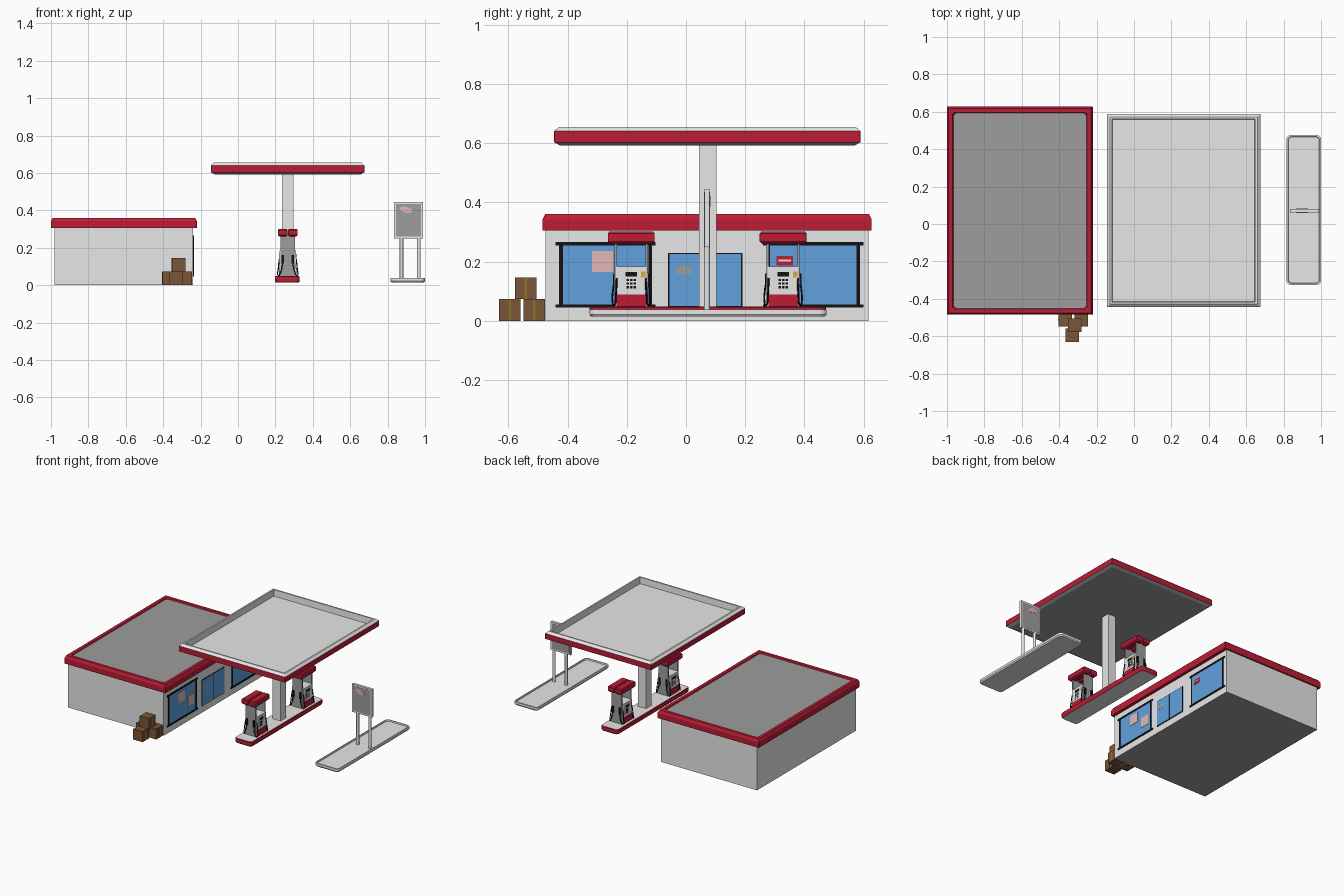
import bpy, bmesh, math
from mathutils import Vector

if "Cube" in bpy.data.objects:
    bpy.data.objects.remove(bpy.data.objects["Cube"])

COLOURS = {
    "light_grey": (0.80, 0.80, 0.80), "mid_grey": (0.34, 0.34, 0.34),
    "red": (0.50, 0.012, 0.036), "glass_blue": (0.115, 0.355, 0.73),
    "black": (0.005, 0.006, 0.007), "cardboard": (0.19, 0.092, 0.038),
    "tape_brown": (0.27, 0.17, 0.02), "poster_pink": (0.78, 0.47, 0.47),
    "white": (0.95, 0.95, 0.95), "label_yellow": (0.65, 0.42, 0.06),
}
MATS = {}
for key, c in COLOURS.items():
    MATS[key] = bpy.data.materials.new(key)
    MATS[key].diffuse_color = (*c, 1)


def finish(name, bm, mats):
    bmesh.ops.recalc_face_normals(bm, faces=bm.faces[:])
    me = bpy.data.meshes.new(name)
    bm.to_mesh(me)
    bm.free()
    for m in mats:
        me.materials.append(MATS[m])
    ob = bpy.data.objects.new(name, me)
    bpy.context.collection.objects.link(ob)
    return ob


def box(name, x, y, z, mat, bottom=None):
    """Box from (min, max) pairs, optionally with another colour underneath."""
    bm = bmesh.new()
    bmesh.ops.create_cube(bm, size=1)
    for v in bm.verts:
        v.co = Vector([(r[0] + r[1]) / 2 + v.co[i] * (r[1] - r[0])
                       for i, r in enumerate((x, y, z))])
    if bottom:
        for f in bm.faces:
            f.material_index = int(f.calc_center_median().z < z[0] + 1e-4)
    return finish(name, bm, [mat, bottom] if bottom else [mat])


def rings(name, x, y, levels, bottom, top, seg=2):
    """Stack of rounded rectangles; level = (inset, z, corner radius, colour above)."""
    bm = bmesh.new()
    mats = []

    def slot(m):
        if m not in mats:
            mats.append(m)
        return mats.index(m)

    loops = []
    for ins, z, r, _ in levels:
        loop = []
        for k, (sx, sy) in enumerate(((1, 1), (0, 1), (0, 0), (1, 0))):
            cx = x[1] - ins - r if sx else x[0] + ins + r
            cy = y[1] - ins - r if sy else y[0] + ins + r
            for j in range(seg):
                a = math.pi / 2 * (k + j / (seg - 1))
                loop.append(bm.verts.new((cx + r * math.cos(a), cy + r * math.sin(a), z)))
        loops.append(loop)
    for a, b, lev in zip(loops, loops[1:], levels):
        n = len(a)
        for i in range(n):
            j = (i + 1) % n
            bm.faces.new((a[i], a[j], b[j], b[i])).material_index = slot(lev[3])
    bm.faces.new(loops[0]).material_index = slot(bottom)
    bm.faces.new(loops[-1]).material_index = slot(top)
    return finish(name, bm, mats)


def tube(name, points, radius, mat, smooth=True):
    cu = bpy.data.curves.new(name, 'CURVE')
    cu.dimensions = '3D'
    cu.bevel_depth = radius
    cu.bevel_resolution = 2
    cu.resolution_u = 4
    cu.use_fill_caps = True
    sp = cu.splines.new('BEZIER')
    sp.bezier_points.add(len(points) - 1)
    for p, co in zip(sp.bezier_points, points):
        p.co = co
        p.handle_left_type = p.handle_right_type = 'AUTO' if smooth else 'VECTOR'
    cu.materials.append(MATS[mat])
    ob = bpy.data.objects.new(name, cu)
    bpy.context.collection.objects.link(ob)


# --- shop: walls and roof with red trim
box("shop_walls", (-0.98, -0.24), (-0.475, 0.617), (0, 0.33), "light_grey", "mid_grey")
e = 0.001
rings("shop_roof", (-1, -0.22), (-0.485, 0.627),
      [(0, 0.305, e, "red"), (0, 0.342, e, "red"), (0.009, 0.36, e, "red"),
       (0.03, 0.36, 0.01, "red"), (0.034, 0.352, 0.015, "red")], "red", "mid_grey")

# --- shop windows with black frames
WX = -0.24
for name, y0, y1 in (("left_window", -0.44, -0.103), ("right_window", 0.26, 0.6)):
    box(name + "_glass", (WX, WX + 0.002), (y0 + 0.02, y1 - 0.02), (0.05, 0.26), "glass_blue")
    for i, z in enumerate((0.045, 0.255)):
        box(f"{name}_rail_{i}", (WX, WX + 0.005), (y0, y1), (z, z + 0.011), "black")
    for i, y in enumerate((y0 + 0.012, y1 - 0.024)):
        box(f"{name}_post_{i}", (WX, WX + 0.004), (y, y + 0.012), (0.05, 0.26), "black")

# --- double door
box("door_frame", (WX, WX + 0.002), (-0.06, 0.19), (0.045, 0.229), "black")
for i, (y0, y1) in enumerate(((-0.056, 0.062), (0.068, 0.186))):
    box(f"door_pane_{i}", (WX, WX + 0.004), (y0, y1), (0.05, 0.225), "glass_blue")

# --- posters on the glass
PX = (WX + 0.001, WX + 0.004)
box("poster_left", PX, (-0.318, -0.247), (0.165, 0.235), "poster_pink")
box("poster_right", PX, (-0.215, -0.145), (0.105, 0.175), "poster_pink")
box("door_notice", (WX + 0.003, WX + 0.005), (-0.032, 0.018), (0.158, 0.186), "mid_grey")
box("offer_sign", PX, (0.305, 0.362), (0.187, 0.219), "red")
box("offer_sign_stripe", (WX + 0.003, WX + 0.005), (0.312, 0.355), (0.200, 0.207), "white")

# --- cardboard boxes with tape on the ends
for i, (x, y, z) in enumerate(((-0.368, -0.512, 0), (-0.282, -0.512, 0),
                               (-0.33, -0.595, 0), (-0.318, -0.541, 0.073))):
    h = 0.036
    box(f"carton_{i}", (x - h, x + h), (y - h, y + h), (z, z + 0.073), "cardboard")
    box(f"carton_tape_{i}", (x - h - 0.001, x + h + 0.001), (y - 0.004, y + 0.004),
        (z + 0.001, z + 0.0725), "tape_brown")

# --- canopy: shallow tray on one pillar
rings("canopy", (-0.145, 0.675), (-0.445, 0.589),
      [(0.02, 0.592, e, "mid_grey"), (0, 0.603, e, "red"), (0, 0.641, e, "light_grey"),
       (0.016, 0.655, e, "light_grey"), (0.027, 0.655, e, "light_grey"),
       (0.03, 0.612, e, "light_grey")], "mid_grey", "light_grey")
box("canopy_pillar", (0.236, 0.297), (0.044, 0.103), (0.03, 0.60), "light_grey")

# --- islands
rings("pump_island", (0.198, 0.33), (-0.325, 0.472),
      [(0.004, 0.014, 0.02, "red"), (0, 0.022, 0.02, "red"), (0, 0.045, 0.02, "red"),
       (0.003, 0.048, 0.018, "light_grey"), (0.006, 0.048, 0.016, "light_grey")],
      "light_grey", "light_grey", 4)
rings("sign_island", (0.815, 1.0), (-0.325, 0.475),
      [(0.006, 0.014, 0.02, "light_grey"), (0, 0.022, 0.022, "light_grey"),
       (0, 0.038, 0.022, "light_grey"), (0.008, 0.039, 0.018, "light_grey"),
       (0.010, 0.030, 0.018, "light_grey")], "light_grey", "light_grey", 4)

# --- price sign on two posts
SY = 0.071
for i, x in enumerate((0.874, 0.967)):
    tube(f"sign_post_{i}", [(x, SY, 0.028), (x, SY, 0.27)], 0.010, "light_grey", False)
box("sign_board", (0.834, 0.988), (SY - 0.009, SY + 0.009), (0.25, 0.445), "light_grey")
for i, s in enumerate((-1, 1)):
    y = sorted((SY + s * 0.009, SY + s * 0.010))
    box(f"sign_panel_{i}", (0.844, 0.978), y, (0.26, 0.435), "mid_grey")
    # plain tilted oval decoration
    bm = bmesh.new()
    bmesh.ops.create_cone(bm, cap_ends=True, segments=14, radius1=1, radius2=1, depth=0.003)
    for v in bm.verts:
        a, b, d = v.co
        v.co = (0.898 + 0.034 * a, SY + s * 0.0095 + d, 0.404 + 0.017 * b - 0.007 * a)
    finish(f"sign_oval_{i}", bm, ["poster_pink"])

# --- fuel pumps, two faces each
CX = 0.266
for p, cy in enumerate((-0.185, 0.328)):
    n = f"pump_{p}"

    def px(s, a, b):
        return sorted((CX + s * a, CX + s * b))

    box(n + "_body", (CX - 0.043, CX + 0.043), (cy - 0.052, cy + 0.052), (0.045, 0.184), "light_grey")
    for t in (-1, 1):
        yy = lambda a, b: sorted((cy + t * a, cy + t * b))
        side = "left" if t < 0 else "right"
        # side cheek that carries the header
        box(f"{n}_{side}_cheek", (CX - 0.038, CX + 0.038), yy(0.048, 0.056), (0.045, 0.27), "mid_grey")
        for s in (-1, 1):
            tag = f"{n}_{side}_{'front' if s > 0 else 'rear'}"
            # nozzle in its holster, and hose
            box(tag + "_nozzle", px(s, 0.020, 0.034), yy(0.054, 0.062), (0.115, 0.16), "black")
            fx = CX + s * 0.036
            tube(tag + "_hose", [(fx - s * 0.010, cy + t * 0.060, 0.120),
                                 (fx + s * 0.004, cy + t * 0.063, 0.065),
                                 (fx + s * 0.014, cy + t * 0.058, 0.052),
                                 (fx + s * 0.015, cy + t * 0.052, 0.085),
                                 (fx + s * 0.008, cy + t * 0.049, 0.145)], 0.003, "black")
    for s in (-1, 1):
        tag = f"{n}_{'front' if s > 0 else 'rear'}"
        # red header half, narrower at the foot
        rings(tag + "_header", px(s, 0.002, 0.053), (cy - 0.079, cy + 0.079),
              [(0.008, 0.260, e, "red"), (0, 0.268, e, "red"), (0, 0.295, e, "red"),
               (0.005, 0.301, e, "red")], "red", "red")
        box(tag + "_kick_panel", px(s, 0.042, 0.047), (cy - 0.05, cy + 0.05), (0.046, 0.089), "red")
        # white display panel with dark screen and key grid
        box(tag + "_panel", px(s, 0.042, 0.045), (cy - 0.024, cy + 0.024), (0.103, 0.170), "white")
        box(tag + "_screen", px(s, 0.043, 0.047), (cy - 0.019, cy + 0.019), (0.150, 0.165), "black")
        for k in range(9):
            ky, kz = cy + (k % 3 - 1) * 0.012, 0.114 + (k // 3) * 0.012
            box(f"{tag}_key_{k}", px(s, 0.043, 0.046), (ky - 0.004, ky + 0.004),
                (kz - 0.004, kz + 0.004), "black")
        ly = cy + s * 0.041
        box(tag + "_label", px(s, 0.042, 0.046), (ly - 0.008, ly + 0.008), (0.147, 0.167), "label_yellow")

for m in bpy.data.materials:
    if m.users and not m.is_grease_pencil:
        m.use_nodes = True
        m.node_tree.nodes["Principled BSDF"].inputs["Base Color"].default_value = m.diffuse_color
